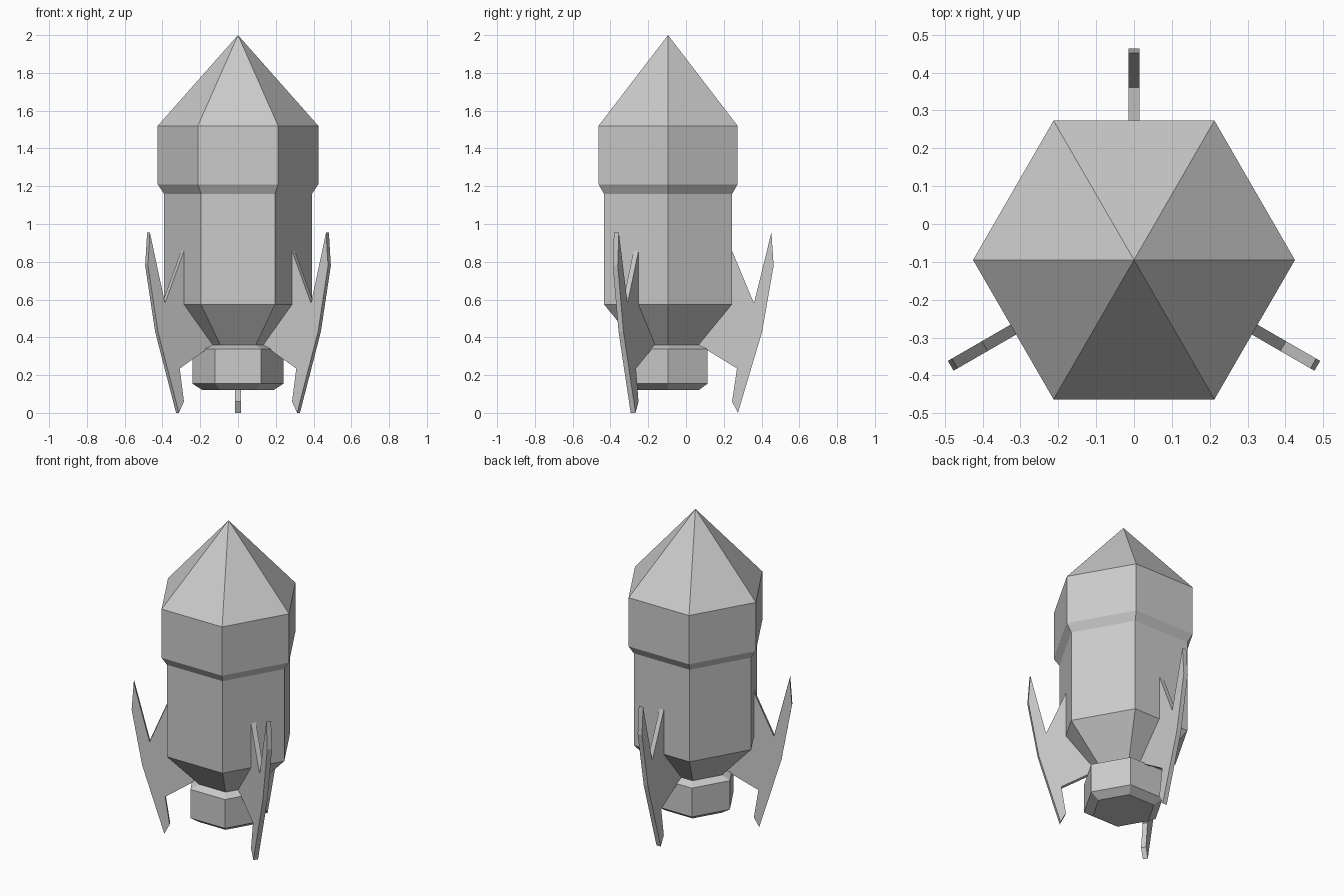
import bpy, bmesh
from math import cos, sin, pi, radians
from mathutils import Matrix, Vector

SIDES = 6
AXIS = Vector((0, -0.095, 0))

cube = bpy.data.objects.get("Cube")
if cube:
    bpy.data.objects.remove(cube, do_unlink=True)

grey = bpy.data.materials.new("light grey")
grey.use_nodes = True
grey.diffuse_color = (0.6, 0.6, 0.6, 1)
grey.node_tree.nodes["Principled BSDF"].inputs["Base Color"].default_value = (0.6, 0.6, 0.6, 1)


def finish(name, bm):
    """Turn a bmesh into a flat-shaded object on the rocket axis."""
    bmesh.ops.recalc_face_normals(bm, faces=bm.faces)
    mesh = bpy.data.meshes.new(name)
    bm.to_mesh(mesh)
    bm.free()
    mesh.materials.append(grey)
    obj = bpy.data.objects.new(name, mesh)
    obj.location = AXIS
    bpy.context.collection.objects.link(obj)
    return obj


def hex_lathe(name, profile):
    """Stack six-sided rings of (radius, height), capping both ends."""
    bm = bmesh.new()
    rings = []
    for r, z in profile:
        if r == 0:
            rings.append([bm.verts.new((0, 0, z))] * SIDES)
        else:
            rings.append([bm.verts.new((r * cos(2 * pi * i / SIDES), r * sin(2 * pi * i / SIDES), z))
                          for i in range(SIDES)])
    for low, high in zip(rings, rings[1:]):
        for i in range(SIDES):
            j = (i + 1) % SIDES
            corners = [low[i], low[j], high[j], high[i]]
            bm.faces.new(list(dict.fromkeys(corners)))
    for ring in (rings[0], rings[-1]):
        if len(set(ring)) == SIDES:
            bm.faces.new(ring)
    return finish(name, bm)


def fin(name, angle, outline, thickness=0.03):
    """Extrude a (radius, height) outline and turn it around the axis."""
    bm = bmesh.new()
    face = bm.faces.new([bm.verts.new((r, -thickness / 2, z)) for r, z in outline])
    new = bmesh.ops.extrude_face_region(bm, geom=[face])["geom"]
    bmesh.ops.translate(bm, vec=(0, thickness, 0),
                        verts=[v for v in new if isinstance(v, bmesh.types.BMVert)])
    bmesh.ops.rotate(bm, verts=bm.verts, cent=(0, 0, 0),
                     matrix=Matrix.Rotation(radians(angle), 3, "Z"))
    return finish(name, bm)


# Hull: tapered tail, straight body, wider collar and pointed nose
hex_lathe("hull", [(0.188, 0.36), (0.392, 0.575), (0.392, 1.16),
                   (0.425, 1.21), (0.425, 1.52), (0, 2.0)])

# Engine nozzle with chamfered rims
hex_lathe("engine_nozzle", [(0.187, 0.12), (0.242, 0.155), (0.242, 0.338), (0.188, 0.36)])

# Three forked fins, one at the back and two towards the front
FIN = [(0.338, 0.86), (0.455, 0.58), (0.547, 0.955), (0.559, 0.78), (0.498, 0.43),
       (0.37, 0.0), (0.339, 0.06), (0.365, 0.235), (0.163, 0.36), (0.339, 0.575)]
for name, angle in (("back_fin", 90), ("right_fin", 210), ("left_fin", 330)):
    fin(name, angle, FIN)
